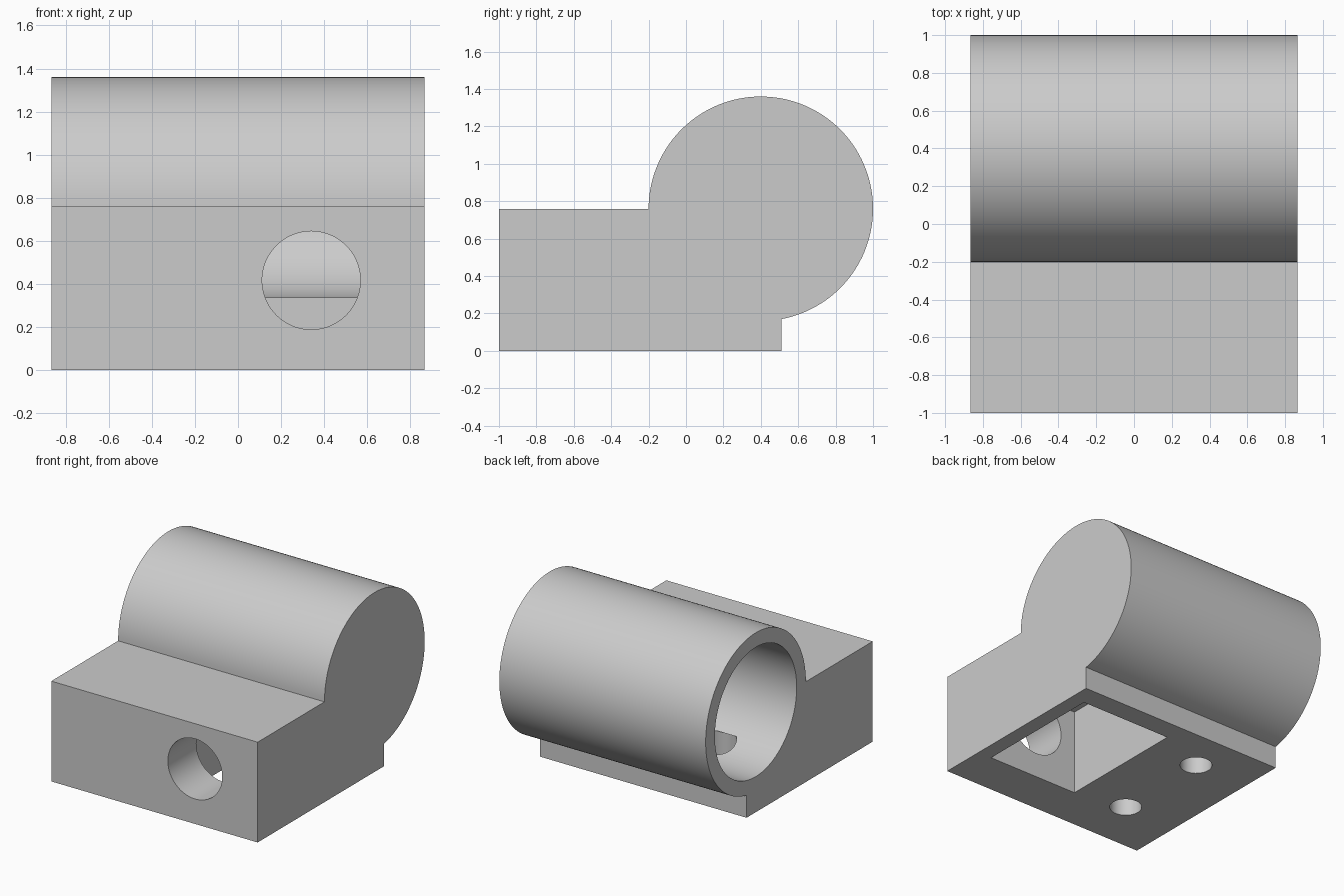
import bpy, math
from mathutils import Matrix

cube = bpy.data.objects.get("Cube")
if cube:
    bpy.data.objects.remove(cube, do_unlink=True)

HALF_W = 0.865            # half width along x
BLOCK_H = 0.76            # block top, also barrel axis height
BACK_Y = 0.51             # rear face of the block
AXIS_Y, BARREL_R = 0.40, 0.60

grey = bpy.data.materials.new("plain grey")
grey.use_nodes = True
colour = (0.6, 0.6, 0.6, 1)
grey.diffuse_color = colour
grey.node_tree.nodes["Principled BSDF"].inputs["Base Color"].default_value = colour


def prism(name, profile, x0, x1):
    """Extrude a closed (y, z) profile from x0 to x1."""
    n = len(profile)
    verts = [(x, y, z) for x in (x0, x1) for y, z in profile]
    faces = [tuple(reversed(range(n))), tuple(range(n, 2 * n))]
    faces += [(i, (i + 1) % n, n + (i + 1) % n, n + i) for i in range(n)]
    mesh = bpy.data.meshes.new(name)
    mesh.from_pydata(verts, [], faces)
    mesh.materials.append(grey)
    ob = bpy.data.objects.new(name, mesh)
    bpy.context.collection.objects.link(ob)
    return ob


def rod(name, radius, length, segments=96):
    """Round cutter along x, starting at the origin."""
    step = math.tau / segments
    circle = [(radius * math.cos(i * step), radius * math.sin(i * step))
              for i in range(segments)]
    return prism(name, circle, 0, length)


def cut(body, cutter):
    bpy.context.view_layer.objects.active = body
    mod = body.modifiers.new(cutter.name, "BOOLEAN")
    mod.operation, mod.solver, mod.object = "DIFFERENCE", "EXACT", cutter
    bpy.ops.object.modifier_apply(modifier=mod.name)
    bpy.data.objects.remove(cutter, do_unlink=True)


# Block and barrel share one side profile
start = -math.acos((BACK_Y - AXIS_Y) / BARREL_R)
arc = [start + (math.pi - start) * i / 96 for i in range(97)]
profile = [(-1, 0), (BACK_Y, 0)]
profile += [(AXIS_Y + BARREL_R * math.cos(a), BLOCK_H + BARREL_R * math.sin(a)) for a in arc]
profile += [(-1, BLOCK_H)]
body = prism("barrel_block", profile, -HALF_W, HALF_W)

# Stepped blind bore, open at the right end
for name, radius, end in (("wide_bore", 0.49, -0.05), ("narrow_bore", 0.425, 0.74)):
    bore = rod(name, radius, end + 1)
    bore.data.transform(Matrix.Translation((-1, AXIS_Y, BLOCK_H)))
    cut(body, bore)

# Rectangular pocket in the underside
cut(body, prism("pocket", [(-0.66, -0.1), (0.35, -0.1), (0.35, 0.65), (-0.66, 0.65)],
                -0.01, 0.75))

# Round port through the front wall into the pocket
port = rod("front_port", 0.228, 0.6)
port.data.transform(Matrix.Translation((0.34, -1.1, 0.417))
                    @ Matrix.Rotation(math.pi / 2, 4, "Z"))
cut(body, port)

# Two blind screw holes in the underside
for y in (-0.585, 0.18):
    hole = rod("screw_hole", 0.112, 0.465, 48)
    hole.data.transform(Matrix.Translation((-0.415, y, -0.1))
                        @ Matrix.Rotation(-math.pi / 2, 4, "Y"))
    cut(body, hole)

# Smooth round walls, crisp edges
bpy.ops.object.select_all(action="DESELECT")
body.select_set(True)
bpy.context.view_layer.objects.active = body
bpy.ops.object.shade_smooth_by_angle(angle=math.radians(25))
